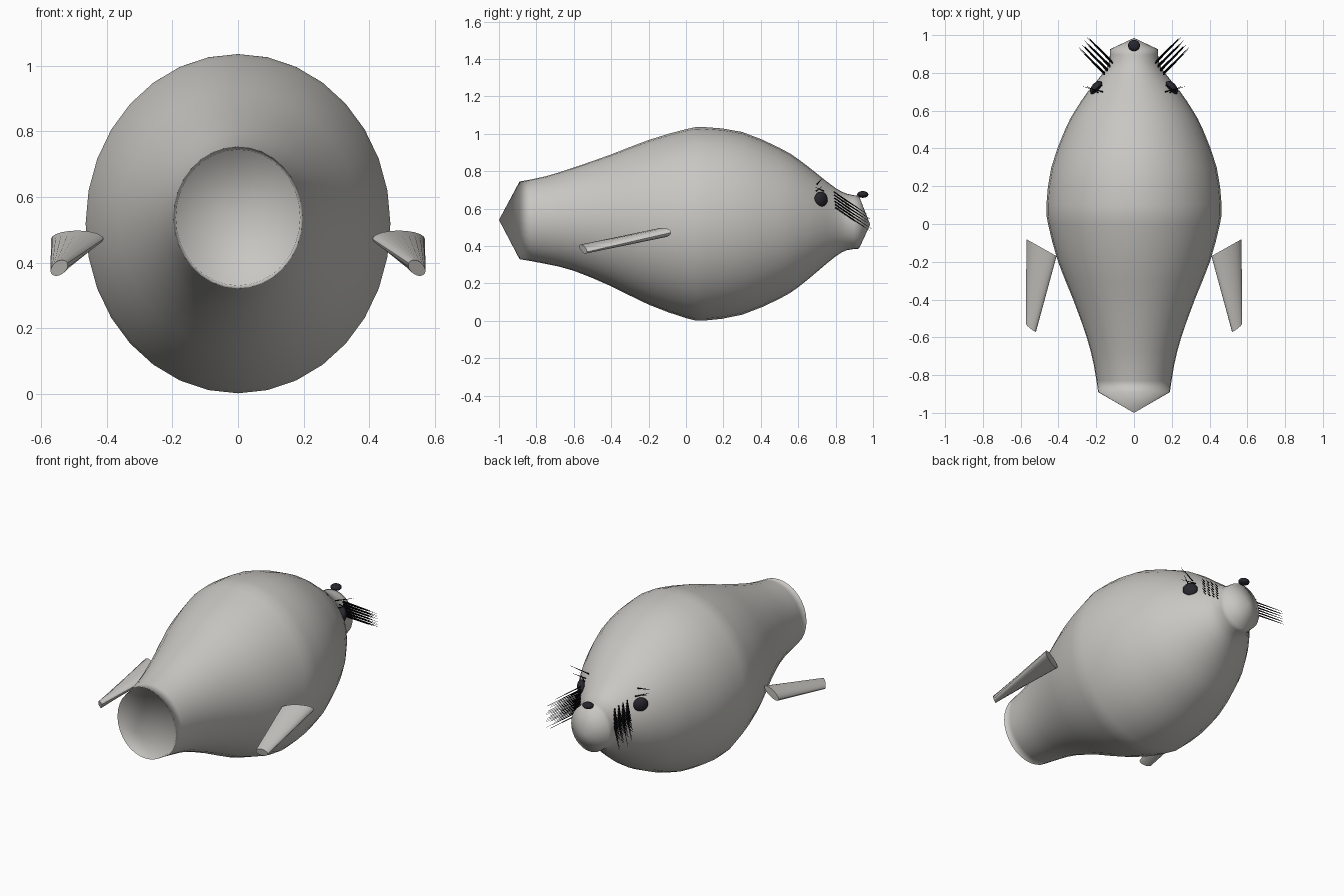
import bpy, bmesh, math
from mathutils import Vector, Matrix

if "Cube" in bpy.data.objects:
    bpy.data.objects.remove(bpy.data.objects["Cube"])


def material(name, rgb):
    m = bpy.data.materials.new(name)
    m.diffuse_color = (*rgb, 1)
    m.use_nodes = True
    m.node_tree.nodes["Principled BSDF"].inputs["Base Color"].default_value = m.diffuse_color
    return m


GREY = material("warm grey skin", (0.58, 0.57, 0.54))
DARK = material("dark eye", (0.02, 0.02, 0.027))
BLACK = material("whisker black", (0.004, 0.004, 0.006))


def finish(bm, name, mat, angle=None):
    me = bpy.data.meshes.new(name)
    bm.to_mesh(me)
    bm.free()
    ob = bpy.data.objects.new(name, me)
    bpy.context.collection.objects.link(ob)
    me.materials.append(mat)
    me.shade_smooth()
    if angle:
        bpy.ops.object.select_all(action='DESELECT')
        ob.select_set(True)
        bpy.context.view_layer.objects.active = ob
        bpy.ops.object.shade_smooth_by_angle(angle=math.radians(angle))
    return ob


def ring(bm, c, u, v, n):
    return [bm.verts.new(Vector(c) + Vector(u) * math.cos(2 * math.pi * i / n)
                         + Vector(v) * math.sin(2 * math.pi * i / n)) for i in range(n)]


def bridge(bm, a, b):
    n = len(a)
    for i in range(n):
        bm.faces.new((a[i], a[(i + 1) % n], b[(i + 1) % n], b[i]))


def catmull(p, steps):
    out = []
    for i in range(len(p) - 1):
        a, b, c, d = (Vector(p[max(0, min(len(p) - 1, i + k))]) for k in (-1, 0, 1, 2))
        for s in range(steps):
            t = s / steps
            out.append(0.5 * (2 * b + (c - a) * t + (2 * a - 5 * b + 4 * c - d) * t * t
                              + (3 * b - a - 3 * c + d) * t ** 3))
    return out + [Vector(p[-1])]


# Body: elliptical rings along y (y, half width, bottom, top)
SECTIONS = [(-0.89, 0.19, 0.33, 0.745), (-0.75, 0.212, 0.305, 0.773), (-0.6, 0.25, 0.268, 0.82),
            (-0.4, 0.322, 0.185, 0.89), (-0.2, 0.402, 0.087, 0.967), (0.0, 0.455, 0.015, 1.025),
            (0.1, 0.464, 0.002, 1.036), (0.3, 0.438, 0.033, 1.01), (0.5, 0.365, 0.118, 0.925),
            (0.6, 0.312, 0.18, 0.865), (0.7, 0.245, 0.262, 0.787), (0.8, 0.163, 0.345, 0.71),
            (0.86, 0.132, 0.378, 0.68), (0.925, 0.127, 0.386, 0.668)]
N = 32
bm = bmesh.new()
rings = [ring(bm, (0, s[0], (s[2] + s[3]) / 2), (0, 0, (s[3] - s[2]) / 2), (s[1], 0, 0), N)
         for s in (catmull([Vector(p) for p in SECTIONS], 2))]
for a, b in zip(rings, rings[1:]):
    bridge(bm, a, b)
# Pointed ends
tail = bm.verts.new((0, -1.0, 0.54))
snout = bm.verts.new((0, 0.985, 0.515))
for i in range(N):
    j = (i + 1) % N
    bm.faces.new((rings[0][j], rings[0][i], tail))
    bm.faces.new((rings[-1][i], rings[-1][j], snout))
bmesh.ops.recalc_face_normals(bm, faces=bm.faces)
# The tail cup faces inwards
bmesh.ops.reverse_faces(bm, faces=list(tail.link_faces))
finish(bm, "body", GREY)


def ellipsoid(name, loc, radii, turn=0):
    bm = bmesh.new()
    bmesh.ops.create_uvsphere(bm, u_segments=20, v_segments=12, radius=1)
    bm.transform(Matrix.Translation(loc) @ Matrix.Rotation(turn, 4, 'Z')
                 @ Matrix.Diagonal((*radii, 1)))
    finish(bm, name, DARK)


def spike(bm, a, b, r):
    a, b = Vector(a), Vector(b)
    d = b - a
    m = Matrix.Translation((a + b) / 2) @ d.to_track_quat('Z', 'Y').to_matrix().to_4x4()
    bmesh.ops.create_cone(bm, cap_ends=True, segments=5, radius1=r, radius2=r * 0.15,
                          depth=d.length, matrix=m)


ellipsoid("nose", (0, 0.945, 0.676), (0.032, 0.03, 0.018))

for side, label in ((1, "right"), (-1, "left")):
    ellipsoid(label + "_eye", (side * 0.2, 0.722, 0.65), (0.024, 0.042, 0.041),
              side * math.radians(40))

    # Lashes above the eye
    bm = bmesh.new()
    for a, b in (((0.165, 0.70, 0.73), (0.272, 0.728, 0.762)),
                 ((0.17, 0.735, 0.695), (0.235, 0.69, 0.715)),
                 ((0.18, 0.69, 0.69), (0.25, 0.73, 0.72))):
        spike(bm, (side * a[0], a[1], a[2]), (side * b[0], b[1], b[2]), 0.004)
    finish(bm, label + "_lashes", BLACK)

    # Whisker patch in rows and columns
    bm = bmesh.new()
    for row in range(6):
        for col in range(4):
            y = 0.79 + 0.02 * col + 0.002 * row
            z = 0.69 - 0.017 * row - 0.014 * col
            x = 0.155 - 0.014 * col
            length = 0.105 + 0.03 * ((row * 2 + col) % 3) / 2
            spike(bm, (side * x, y, z), (side * (x + length), y + length, z - length * 0.65), 0.004)
    finish(bm, label + "_whiskers", BLACK)

    # Tapered flipper
    bm = bmesh.new()
    a = ring(bm, (side * 0.49, -0.125, 0.472), (side * 0.08, 0.045, 0), (0, 0, 0.026), 20)
    b = ring(bm, (side * 0.545, -0.55, 0.384), (side * 0.025, 0.021, -0.015),
             (side * 0.008, 0, 0.019), 20)
    bridge(bm, a, b)
    bm.faces.new(a)
    bm.faces.new(b)
    bmesh.ops.recalc_face_normals(bm, faces=bm.faces)
    finish(bm, label + "_flipper", GREY, 40)
